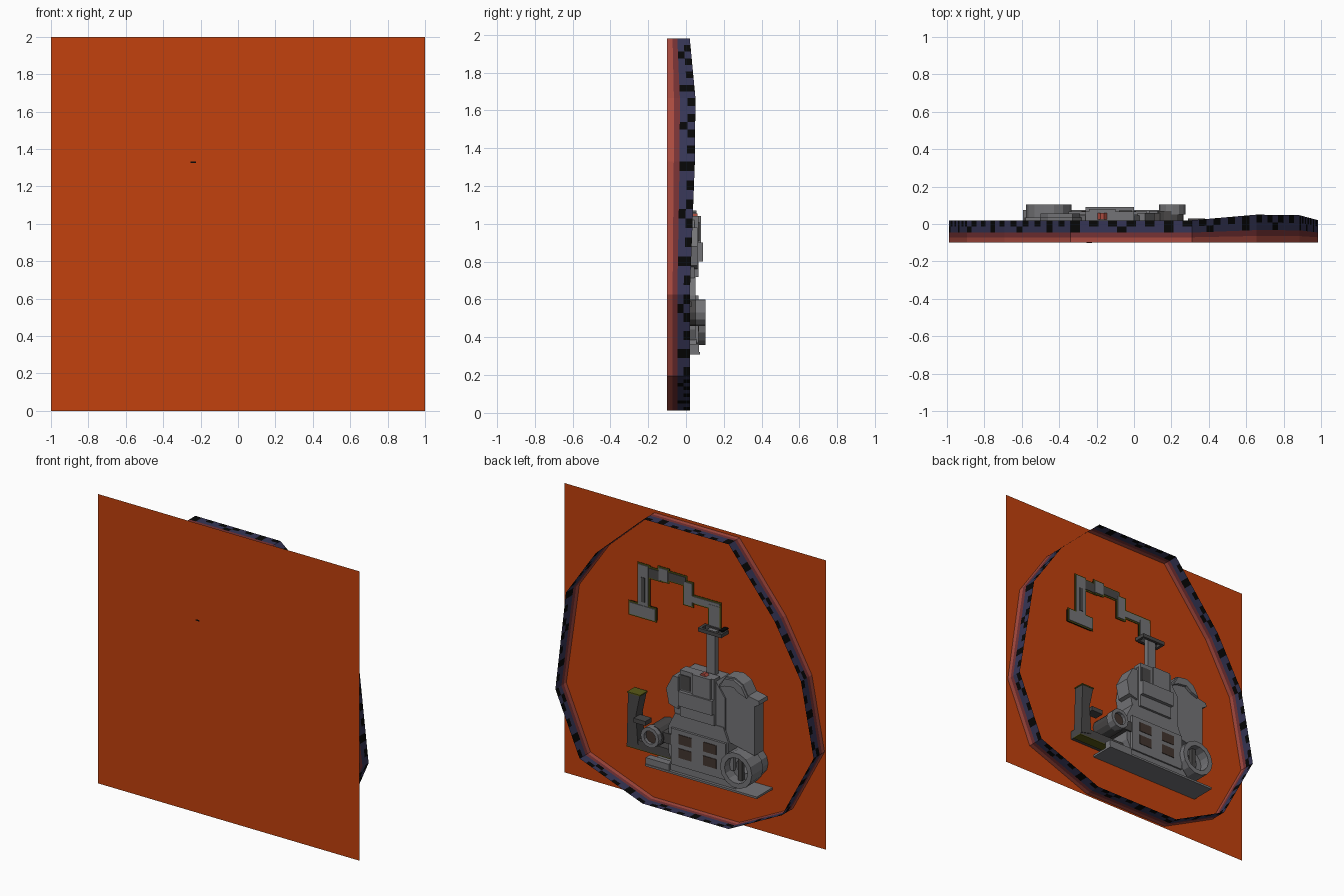
import bpy, bmesh, math
from mathutils import Vector

if "Cube" in bpy.data.objects:
    bpy.data.objects.remove(bpy.data.objects["Cube"])

def mat(name, r, g, b):
    m = bpy.data.materials.new(name)
    m.diffuse_color = (r, g, b, 1)
    m.use_nodes = True
    m.node_tree.nodes["Principled BSDF"].inputs["Base Color"].default_value = m.diffuse_color
    return m

ORANGE = mat("burnt_orange", 0.54, 0.053, 0.004)
SALMON = mat("salmon_red", 0.40, 0.07, 0.05)
MAROON = mat("maroon", 0.18, 0.032, 0.035)
NAVY = mat("navy", 0.037, 0.036, 0.092)
BLACK = mat("black", 0.002, 0.002, 0.002)
GREY = mat("steel_grey", 0.175, 0.175, 0.185)
DARK = mat("dark_grey", 0.065, 0.062, 0.062)
BROWN = mat("vent_brown", 0.055, 0.036, 0.028)
OLIVE = mat("dark_olive", 0.10, 0.10, 0.008)
BACK = -0.098   # just behind the sheet

def finish(name, bm, mats):
    me = bpy.data.meshes.new(name)
    bm.to_mesh(me)
    bm.free()
    ob = bpy.data.objects.new(name, me)
    for m in mats:
        me.materials.append(m)
    bpy.context.collection.objects.link(ob)
    return ob

def slab(name, pts, y0, y1, m):
    """Extrude an (x, z) profile from y0 to y1."""
    bm = bmesh.new()
    f = bm.faces.new([bm.verts.new((x, y0, z)) for x, z in pts])
    r = bmesh.ops.extrude_face_region(bm, geom=[f])
    vs = [v for v in r["geom"] if isinstance(v, bmesh.types.BMVert)]
    bmesh.ops.translate(bm, verts=vs, vec=(0, y1 - y0, 0))
    bmesh.ops.recalc_face_normals(bm, faces=bm.faces[:])
    return finish(name, bm, [m])

def box(name, x0, x1, z0, z1, y1, m=GREY, y0=BACK):
    return slab(name, [(x0, z0), (x1, z0), (x1, z1), (x0, z1)], y0, y1, m)

def circle(cx, cz, r, n):
    return [(cx + r * math.cos(2 * math.pi * i / n), cz + r * math.sin(2 * math.pi * i / n)) for i in range(n)]

def tube(name, cx, cz, r, ri, y0, y1, n, m):
    """Hollow ring with its axis along y."""
    bm = bmesh.new()
    rings = [[bm.verts.new((x, y, z)) for x, z in circle(cx, cz, rad, n)]
             for rad, y in ((r, y0), (r, y1), (ri, y1), (ri, y0))]
    for k in range(4):
        a, b = rings[k], rings[(k + 1) % 4]
        for i in range(n):
            j = (i + 1) % n
            bm.faces.new((a[i], a[j], b[j], b[i]))
    bmesh.ops.recalc_face_normals(bm, faces=bm.faces[:])
    return finish(name, bm, [m])

# Square backing sheet
bm = bmesh.new()
bm.faces.new([bm.verts.new((x, -0.1, z)) for x, z in ((-1, 0), (1, 0), (1, 2), (-1, 2))])
finish("backing_sheet", bm, [ORANGE])

# Banded rim wall: x, z, far y
RIM = [(-.34, 1.98, .02), (.31, 1.98, .02), (.655, 1.665, .05), (.885, 1.33, .047),
       (.985, .625, .02), (.80, .194, .02), (.318, .012, .02), (-.34, .012, .02),
       (-.747, .216, .02), (-.99, .673, .02), (-.893, 1.18, .02), (-.693, 1.539, .02)]
path = []
for i, p in enumerate(RIM):
    a, b = Vector(p), Vector(RIM[(i + 1) % len(RIM)])
    n = max(2, round((b - a).length / 0.05))
    path += [a.lerp(b, k / n) for k in range(n)]
bands = [0, 0.24, 0.45, 0.72, 1]
bm = bmesh.new()
cols = [[bm.verts.new((p.x, -0.1 + (p.z + 0.1) * t, p.y)) for t in bands] for p in path]
for i, c in enumerate(cols):
    d = cols[(i + 1) % len(cols)]
    for k in range(4):
        f = bm.faces.new((c[k], d[k], d[k + 1], c[k + 1]))
        f.material_index = min(k, 2)
        if k == 3 and i % 2 == 0 or k == 2 and i % 5 == 0:
            f.material_index = 3
bmesh.ops.recalc_face_normals(bm, faces=bm.faces[:])
finish("rim_wall", bm, [SALMON, MAROON, NAVY, BLACK])

# Base plate and pedestal
box("base_plate", -.594, .262, .308, .322, .075, GREY)
slab("pedestal", [(-.42, .322), (.12, .322), (.07, .39), (-.36, .39)], BACK, .055, GREY)

# Main body with vents
slab("main_body", [(-.36, .38), (.07, .38), (.10, .44), (.10, .62), (.05, .72), (-.32, .72), (-.36, .62)], BACK, .05, GREY)
box("body_front", -.35, .07, .37, .62, .066, GREY, 0)
for x0 in (-.28, -.09):
    for z0 in (.43, .525):
        box("body_vent", x0, x0 + .10, z0, z0 + .065, .070, BROWN, .066)

# Wheel ring with struts
tube("wheel_ring", -.455, .478, .122, .088, -.02, .104, 14, GREY)
tube("wheel_rim_back", -.455, .478, .105, .05, BACK, .03, 14, GREY)
box("wheel_strut", -.47, -.44, .39, .565, .06, DARK, .03)
box("wheel_mount", -.40, -.33, .44, .53, .05, GREY)

# Shoulder shell
slab("shoulder_shell", [(-.55, .58), (-.55, .92), (-.585, .94), (-.58, .965), (-.50, .98), (-.46, 1.05),
                        (-.40, 1.08), (-.33, 1.07), (-.28, 1.00), (-.27, .72), (-.36, .62)], -.06, .035, GREY)
slab("shell_ridge", [(-.50, .97), (-.46, 1.04), (-.40, 1.07), (-.33, 1.06), (-.29, .99),
                     (-.33, 1.01), (-.40, 1.02), (-.44, .99)], .035, .055, GREY)

# Upper body and cabin
slab("upper_body", [(-.33, .70), (.05, .70), (.07, .80), (.05, .95), (.0, 1.02), (-.26, 1.02), (-.33, .92)], BACK, .045, GREY)
box("cabin", -.26, 0, .72, 1.04, .066, GREY, .0)
box("cabin_brow", -.24, -.10, .90, 1.04, .08, GREY, .05)
box("cabin_chin", -.26, 0, .80, .90, .09, GREY, .05)
box("cabin_window", -.08, -.01, .91, 1.01, .071, DARK, .066)
slab("side_cowl", [(.02, .76), (.09, .78), (.11, .88), (.06, .98), (.02, .98)], -.05, .06, GREY)
slab("red_beacon", [(-.20, 1.035), (-.14, 1.035), (-.16, 1.055), (-.18, 1.055)], .025, .06, SALMON)

# Neck and collar frame
box("neck", -.205, -.14, 1.02, 1.32, -.025, GREY, -.06)
box("neck_peg", -.255, -.225, 1.326, 1.334, -.04, BLACK, -.101)
for y0 in (-.085, -.025):
    box("collar_bar", -.265, -.085, 1.30, 1.325, y0 + .018, DARK, y0)
for x0 in (-.265, -.103):
    box("collar_end", x0, x0 + .018, 1.30, 1.325, -.025, DARK, -.067)

# Raised arm: thin plates, each on a slightly larger olive and black backing
def limb(name, x0, x1, z0, z1, y1=-.078, m=GREY):
    e = .010
    box(name, x0, x1, z0, z1, y1, m)
    box(name + "_edge", x0 - e, x1 + e, z0 - e, z1 + e, y1 - .005, OLIVE, y1 - .008)
    box(name + "_core", x0 - .003, x1 + .003, z0 - .003, z1 + .003, y1 - .008, BLACK)

limb("arm_lower", -.20, -.12, 1.31, 1.47)
limb("arm_elbow", -.20, .035, 1.445, 1.49, -.080)
limb("arm_step", .01, .07, 1.42, 1.575)
limb("arm_link", .06, .20, 1.55, 1.605, -.081, DARK)
limb("arm_joint", .195, .265, 1.535, 1.62)
limb("arm_reach", .25, .345, 1.53, 1.595, -.081, DARK)
limb("arm_wrist", .345, .42, 1.32, 1.605)
box("wrist_inset", .37, .395, 1.35, 1.52, -.074, DARK)
limb("hand_block", .29, .485, 1.245, 1.325, -.074)

# Low side arm
box("side_arm_beam", .09, .45, .37, .43, .0, DARK)
slab("side_arm_post", [(.365, .40), (.45, .38), (.44, .74), (.35, .74), (.38, .60)], -.07, .005, DARK)
box("side_arm_tip", .345, .445, .74, .748, .008, OLIVE, -.073)
box("side_arm_foot", .09, .455, .364, .37, .0, OLIVE, -.07)
box("side_arm_bracket", .29, .38, .56, .59, .03, DARK, -.04)

# Round shoulder joint
slab("joint_drum", circle(.195, .53, .07, 12), BACK, .07, DARK)
tube("joint_ring", .205, .53, .07, .045, .05, .104, 12, GREY)
slab("joint_hub", circle(.205, .53, .045, 12), .05, .08, BROWN)
box("joint_shaft", .05, .15, .50, .57, .06, DARK)
box("foot_block", .08, .26, .322, .365, .07, GREY, .02)
